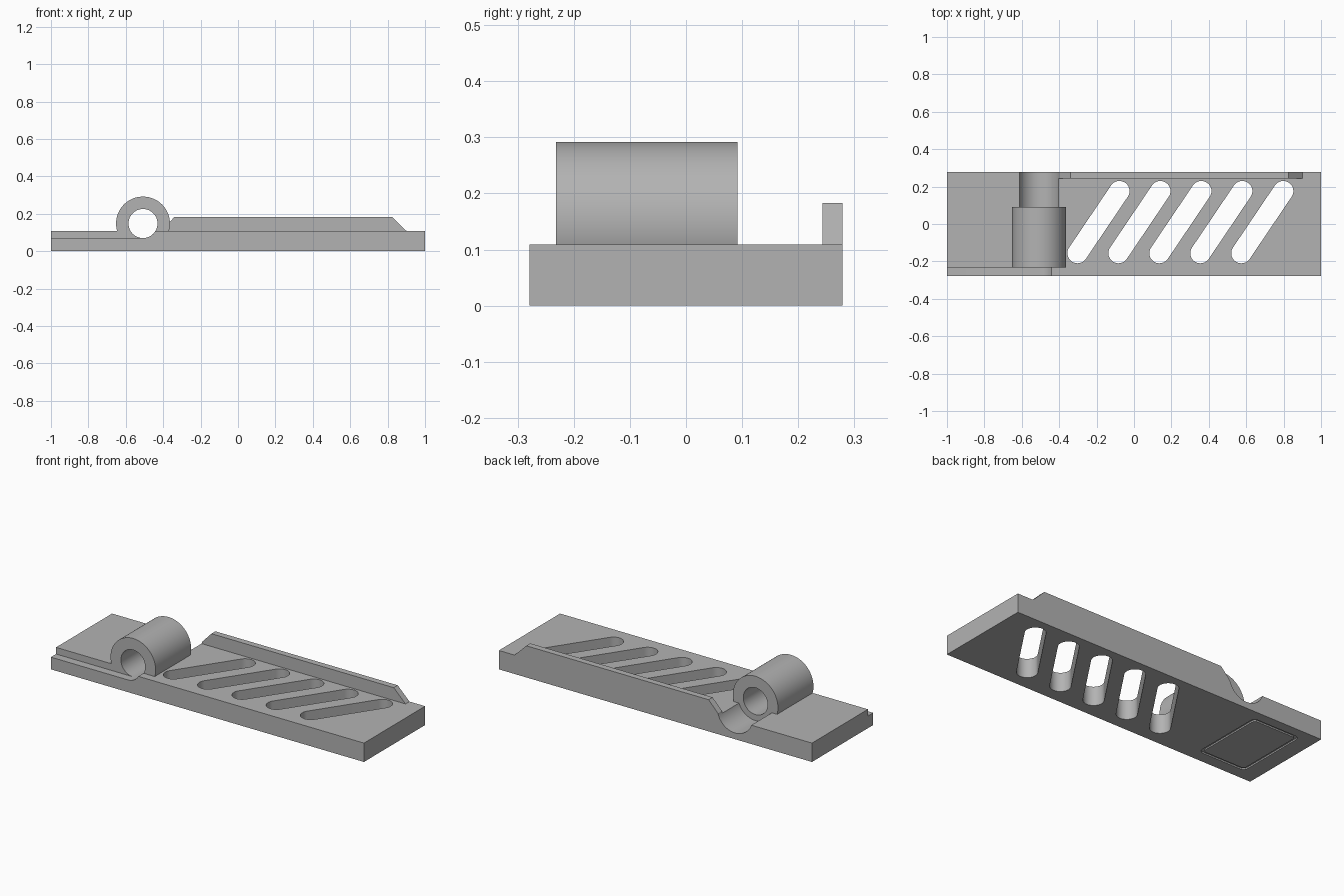
import bpy, bmesh, math
from mathutils import Vector

if "Cube" in bpy.data.objects:
    bpy.data.objects.remove(bpy.data.objects["Cube"], do_unlink=True)

# Main dimensions
HALF_Y = 0.279
TOP = 0.109
TUBE_X, TUBE_Z = -0.508, 0.148
TUBE_FRONT, TUBE_BACK = -0.232, 0.092

grey = bpy.data.materials.new("plain grey")
grey.use_nodes = True
colour = (0.45, 0.45, 0.45, 1)
grey.diffuse_color = colour
grey.node_tree.nodes["Principled BSDF"].inputs["Base Color"].default_value = colour


def prism(name, points, axis, low, high):
    """Extrude a 2D outline along z (points are x, y) or y (points are x, z)."""
    place = (lambda p, h: (p[0], p[1], h)) if axis == "z" else (lambda p, h: (p[0], h, p[1]))
    bm = bmesh.new()
    face = bm.faces.new([bm.verts.new(place(p, low)) for p in points])
    moved = bmesh.ops.extrude_face_region(bm, geom=[face])["geom"]
    shift = Vector(place((0, 0), high - low))
    bmesh.ops.translate(bm, vec=shift, verts=[g for g in moved if isinstance(g, bmesh.types.BMVert)])
    bmesh.ops.recalc_face_normals(bm, faces=bm.faces)
    mesh = bpy.data.meshes.new(name)
    bm.to_mesh(mesh)
    bm.free()
    mesh.materials.append(grey)
    obj = bpy.data.objects.new(name, mesh)
    bpy.context.collection.objects.link(obj)
    return obj


def box(x0, x1, y0, y1):
    return [(x0, y0), (x1, y0), (x1, y1), (x0, y1)]


def arc(cx, cy, r, start, sweep, steps):
    angles = [start + sweep * i / steps for i in range(steps + 1)]
    return [(cx + r * math.cos(a), cy + r * math.sin(a)) for a in angles]


def circle(r, steps=96):
    return arc(TUBE_X, TUBE_Z, r, 0, math.tau, steps)[:-1]


def rounded_box(x0, x1, y0, y1, r):
    corners = [(x1 - r, y1 - r), (x0 + r, y1 - r), (x0 + r, y0 + r), (x1 - r, y0 + r)]
    return [p for i, (cx, cy) in enumerate(corners)
            for p in arc(cx, cy, r, i * math.pi / 2, math.pi / 2, 8)]


def combine(body, tool, operation):
    mod = body.modifiers.new(operation, "BOOLEAN")
    mod.operation = operation
    mod.solver = "EXACT"
    mod.object = tool
    bpy.context.view_layer.objects.active = body
    bpy.ops.object.modifier_apply(modifier=mod.name)
    bpy.data.objects.remove(tool, do_unlink=True)


# Base plate with the tube and the rear rail fused on
plate = prism("base_plate", box(-1, 1, 0, TOP), "y", -HALF_Y, HALF_Y)
combine(plate, prism("tube", circle(0.144), "y", TUBE_FRONT, TUBE_BACK), "UNION")
rail = [(-0.42, 0.05), (0.95, 0.05), (0.9, TOP), (0.825, 0.183), (-0.34, 0.183), (-0.41, TOP)]
rail[1] = (0.9, 0.05)
combine(plate, prism("rear_rail", rail, "y", 0.243, HALF_Y), "UNION")

# Bore through the tube, wider trough behind it, lower ledge in front
combine(plate, prism("bore", circle(0.0775), "y", -0.4, 0.15), "DIFFERENCE")
combine(plate, prism("trough", circle(0.112), "y", TUBE_BACK, 0.4), "DIFFERENCE")
ledge = box(-1.1, TUBE_X, TUBE_Z - 0.0775, 0.4)
combine(plate, prism("ledge", ledge, "y", -0.4, TUBE_FRONT), "DIFFERENCE")

# Row of slanted slots
SLOT_R = 0.054
for i in range(5):
    low = Vector((-0.302 + 0.219 * i, -0.156))
    high = low + Vector((0.224, 0.332))
    heading = math.atan2(0.332, 0.224)
    outline = (arc(high.x, high.y, SLOT_R, heading - math.pi / 2, math.pi, 24)
               + arc(low.x, low.y, SLOT_R, heading + math.pi / 2, math.pi, 24))
    combine(plate, prism("slot", outline, "z", -0.1, 0.3), "DIFFERENCE")

# Rounded frame groove engraved underneath
frame = prism("frame", rounded_box(-0.905, -0.605, -0.212, 0.222, 0.03), "z", -0.05, 0.008)
core = prism("core", rounded_box(-0.89, -0.62, -0.197, 0.207, 0.02), "z", -0.1, 0.1)
combine(frame, core, "DIFFERENCE")
combine(plate, frame, "DIFFERENCE")

# Smooth the round walls, keep the edges sharp
bpy.ops.object.select_all(action="DESELECT")
plate.select_set(True)
bpy.context.view_layer.objects.active = plate
bpy.ops.object.shade_smooth_by_angle(angle=math.radians(25))
